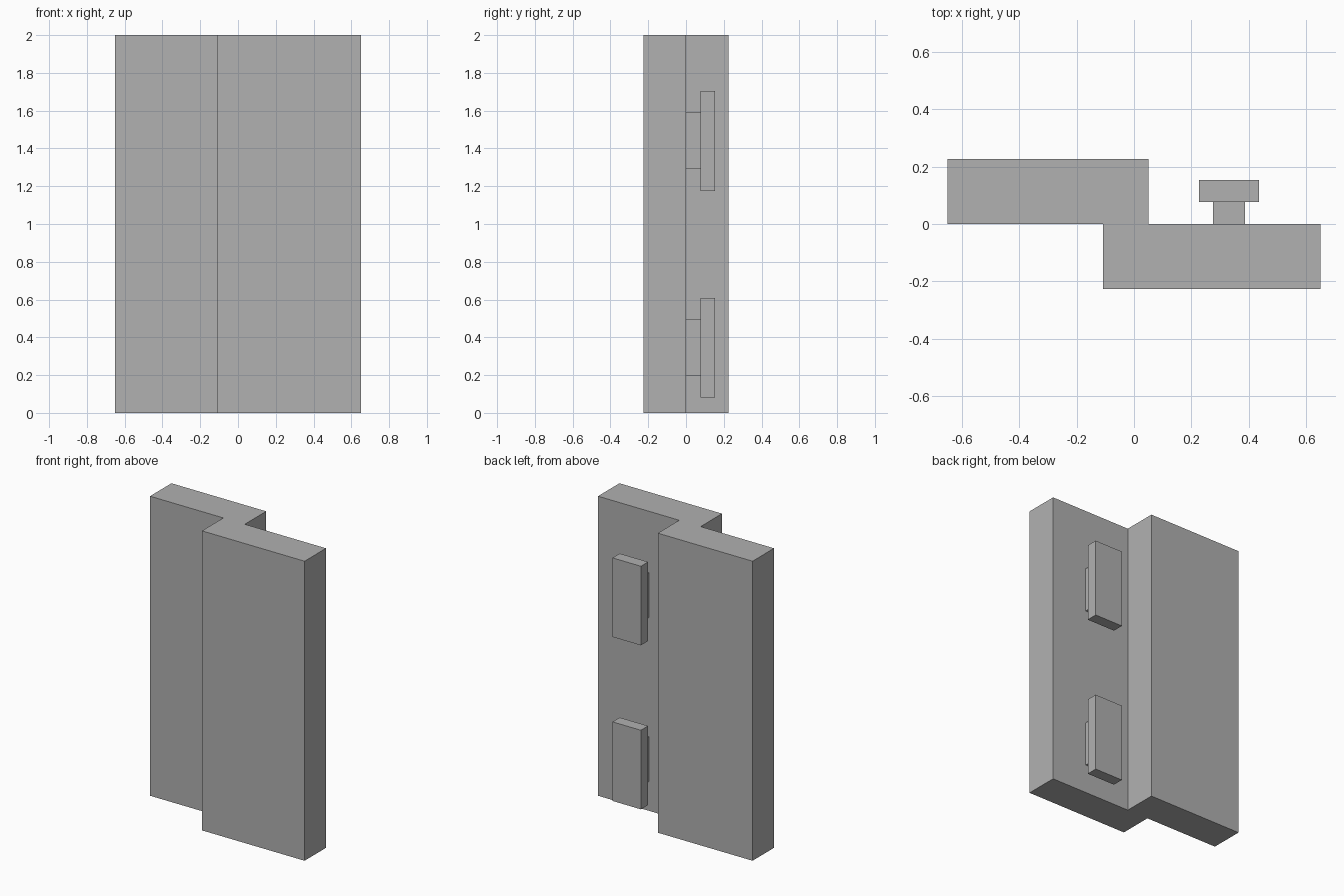
import bpy
import bmesh
from mathutils import Vector

cube = bpy.data.objects.get("Cube")
if cube:
    bpy.data.objects.remove(cube, do_unlink=True)

# Single plain grey
grey = bpy.data.materials.new("plain_grey")
grey.use_nodes = True
colour = (0.44, 0.44, 0.44, 1)
grey.diffuse_color = colour
grey.node_tree.nodes["Principled BSDF"].inputs["Base Color"].default_value = colour


def extrude_profile(name, points, bottom, top):
    """Extrude a flat xy outline upwards from bottom to top."""
    bm = bmesh.new()
    base = bm.faces.new([bm.verts.new((x, y, bottom)) for x, y in points])
    result = bmesh.ops.extrude_face_region(bm, geom=[base], use_keep_orig=True)
    moved = [v for v in result["geom"] if isinstance(v, bmesh.types.BMVert)]
    bmesh.ops.translate(bm, verts=moved, vec=Vector((0, 0, top - bottom)))
    bmesh.ops.recalc_face_normals(bm, faces=bm.faces)
    mesh = bpy.data.meshes.new(name)
    bm.to_mesh(mesh)
    bm.free()
    mesh.materials.append(grey)
    obj = bpy.data.objects.new(name, mesh)
    bpy.context.collection.objects.link(obj)
    return obj


def box(name, x0, x1, y0, y1, z0, z1):
    return extrude_profile(name, [(x0, y0), (x1, y0), (x1, y1), (x0, y1)], z0, z1)


# Stepped panel: two overlapping slabs in one outline
half_width, depth = 0.65, 0.226
front_edge, back_edge = -0.108, 0.05
extrude_profile("stepped_panel", [
    (-half_width, 0), (front_edge, 0), (front_edge, -depth), (half_width, -depth),
    (half_width, 0), (back_edge, 0), (back_edge, depth), (-half_width, depth),
], 0, 2)

# Two mounting lugs on the rear of the front slab
for label, z in (("lower", 0.345), ("upper", 1.44)):
    box(label + "_lug_stem", 0.275, 0.388, 0, 0.077, z - 0.15, z + 0.15)
    box(label + "_lug_plate", 0.226, 0.436, 0.077, 0.153, z - 0.264, z + 0.264)
